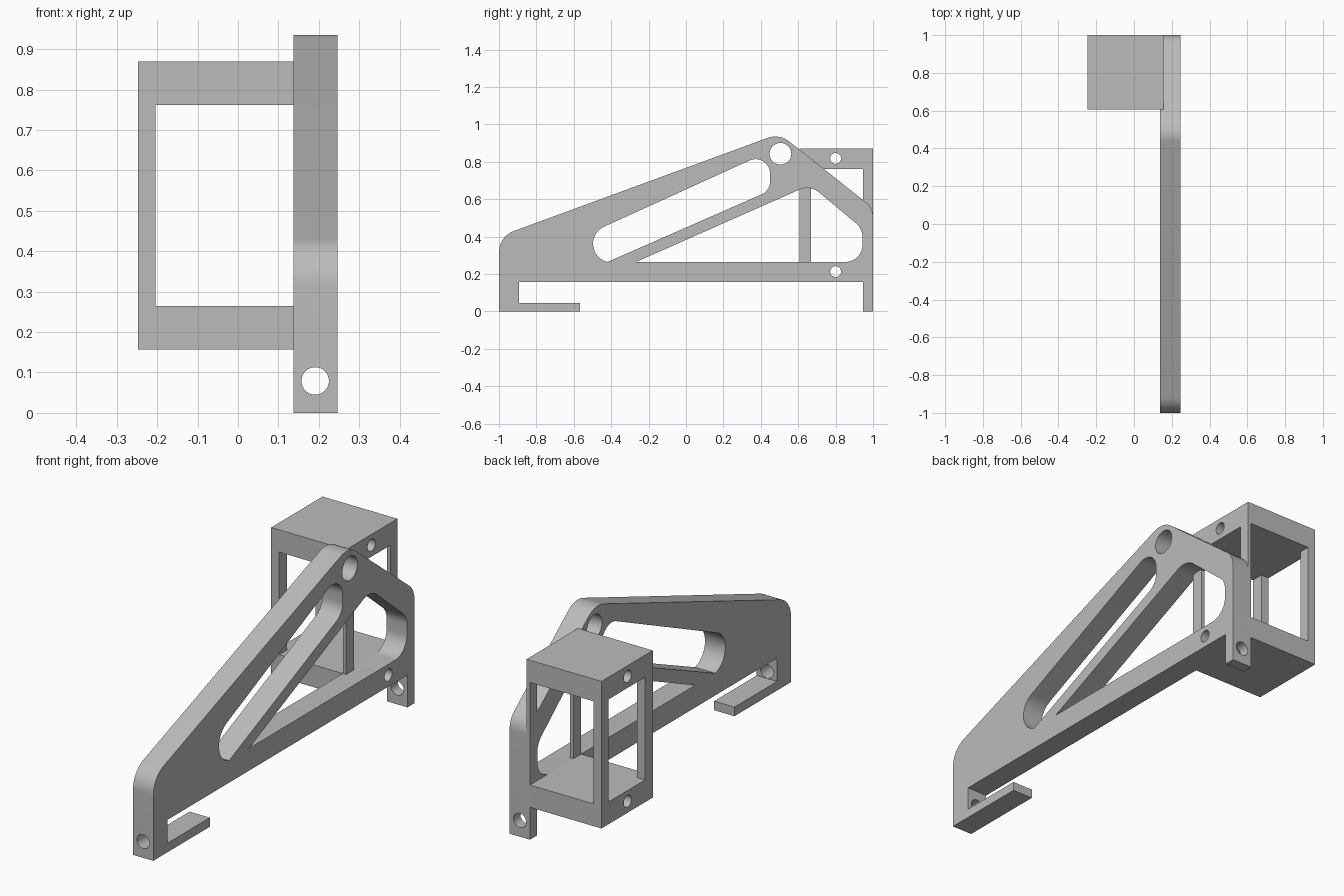
import bpy, bmesh
from math import cos, sin, radians, pi
from mathutils import Matrix

cube = bpy.data.objects.get("Cube")
if cube:
    bpy.data.objects.remove(cube, do_unlink=True)

grey = bpy.data.materials.new("plain grey")
grey.use_nodes = True
grey.diffuse_color = (0.5, 0.5, 0.5, 1)
grey.node_tree.nodes["Principled BSDF"].inputs["Base Color"].default_value = (0.5, 0.5, 0.5, 1)

PLATE = (0.137, 0.246)
CAGE_X, CAGE_Y, CAGE_Z = (-0.247, 0.155), (0.607, 1.0), (0.157, 0.87)


def finish(name, bm):
    bmesh.ops.recalc_face_normals(bm, faces=bm.faces)
    mesh = bpy.data.meshes.new(name)
    bm.to_mesh(mesh)
    bm.free()
    mesh.materials.append(grey)
    ob = bpy.data.objects.new(name, mesh)
    bpy.context.collection.objects.link(ob)
    return ob


def arc(y, z, r, start, end, steps=12):
    angles = [radians(start + (end - start) * i / steps) for i in range(steps + 1)]
    return [(y + r * cos(a), z + r * sin(a)) for a in angles]


def prism(name, outline, x0, x1):
    """Extrude a (y, z) outline along x."""
    bm = bmesh.new()
    face = bm.faces.new([bm.verts.new((x0, y, z)) for y, z in outline])
    new = bmesh.ops.extrude_face_region(bm, geom=[face])["geom"]
    bmesh.ops.translate(bm, vec=(x1 - x0, 0, 0),
                        verts=[v for v in new if isinstance(v, bmesh.types.BMVert)])
    return finish(name, bm)


def box(name, xs, ys, zs):
    return prism(name, [(ys[0], zs[0]), (ys[1], zs[0]), (ys[1], zs[1]), (ys[0], zs[1])], *xs)


def drill(axis, centre, r):
    """Long round cutter along the x or y axis."""
    bm = bmesh.new()
    turn = Matrix.Rotation(pi / 2, 4, "Y" if axis == "x" else "X")
    bmesh.ops.create_cone(bm, cap_ends=True, segments=40, radius1=r, radius2=r, depth=3,
                          matrix=Matrix.Translation(centre) @ turn)
    return finish("drill_cutter", bm)


def cut(ob, cutters):
    bpy.context.view_layer.objects.active = ob
    for c in cutters:
        c.hide_render = True
        mod = ob.modifiers.new("cut", "BOOLEAN")
        mod.operation, mod.solver, mod.object = "DIFFERENCE", "EXACT", c
        bpy.ops.object.modifier_apply(modifier=mod.name)
        bpy.data.objects.remove(c, do_unlink=True)
    bpy.ops.object.select_all(action="DESELECT")
    ob.select_set(True)
    bpy.ops.object.shade_smooth_by_angle(angle=radians(30))


# Side plate with front hook and rear leg
outline = (arc(-0.88, 0.317, 0.12, 180, 110) + arc(0.477, 0.815, 0.12, 110, 50.5)
           + arc(0.9, 0.505, 0.1, 50.5, 0)
           + [(1, 0), (0.947, 0), (0.947, 0.157), (-0.893, 0.157), (-0.893, 0.044),
              (-0.567, 0.044), (-0.567, 0), (-1, 0)])
plate = prism("side_plate", outline, *PLATE)

# Slanted slot and triangular window either side of the diagonal rib
slot = (arc(-0.397, 0.362, 0.1, 257, 114) + arc(0.372, 0.736, 0.078, 114, 0)
        + arc(0.372, 0.697, 0.078, 0, -66))
window = ([(-0.266, 0.265)] + arc(0.647, 0.56, 0.1, 114, 50.5)
          + arc(0.853, 0.4, 0.09, 50.5, 0) + arc(0.853, 0.355, 0.09, 0, -90))
cut(plate, [prism("slot_cutter", slot, 0, 1), prism("window_cutter", window, 0, 1),
            drill("x", (0, 0.505, 0.843), 0.058),
            drill("x", (0, 0.8, 0.213), 0.029),
            drill("y", (0.191, 0, 0.079), 0.034)])

# Open cage behind the plate: solid top and bottom, four corner posts
cage = box("cage", CAGE_X, CAGE_Y, CAGE_Z)
inner_z = (0.265, 0.762)
cut(cage, [box("side_opening", (-1, 1), (0.667, 0.947), inner_z),
           box("end_opening", (-0.204, 0.137), (0, 2), inner_z),
           drill("x", (0, 0.8, 0.818), 0.029),
           drill("x", (0, 0.8, 0.213), 0.029)])
